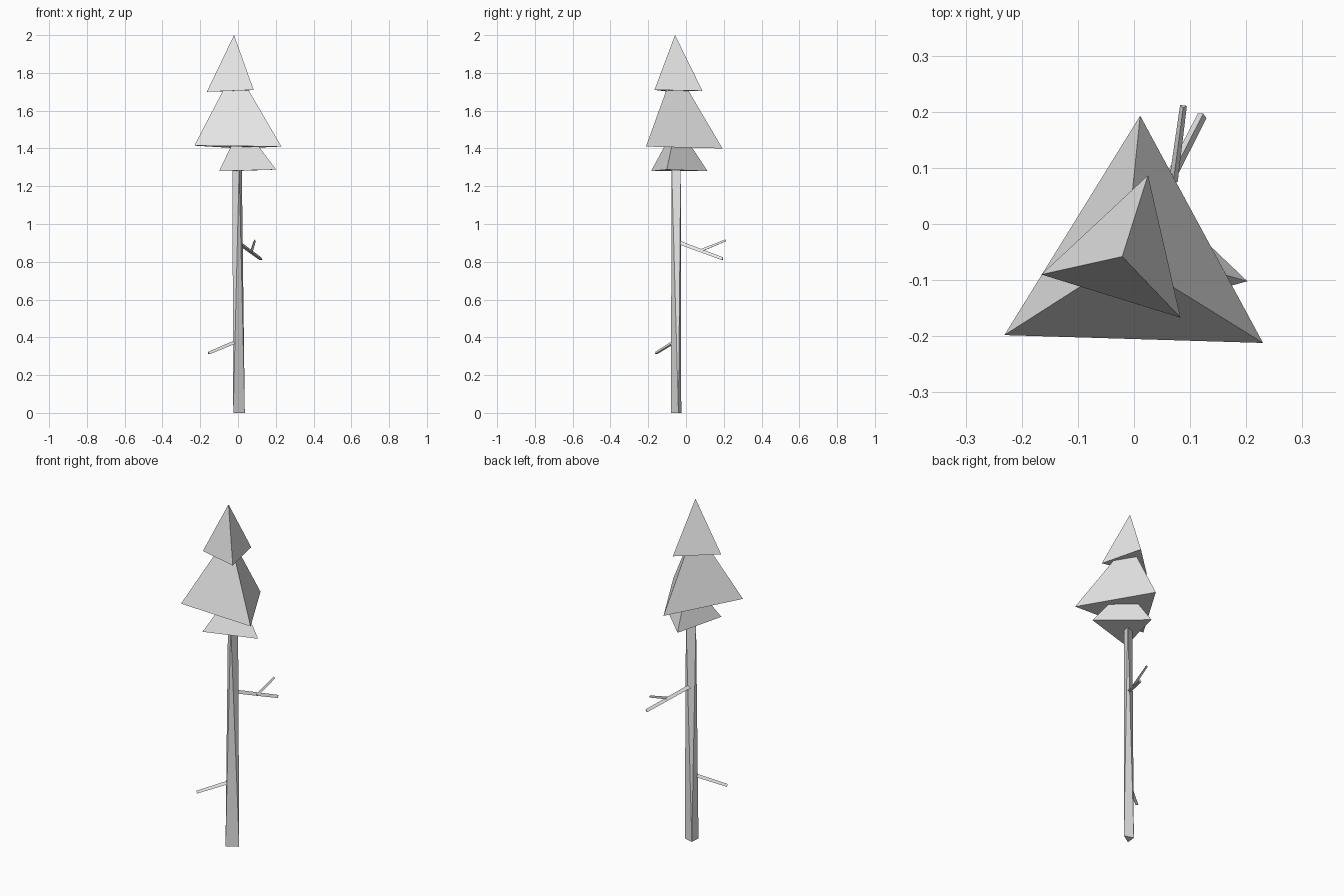
import bpy, math
from mathutils import Vector

if "Cube" in bpy.data.objects:
    bpy.data.objects.remove(bpy.data.objects["Cube"])

mat = bpy.data.materials.new("light_grey")
mat.diffuse_color = (0.8, 0.8, 0.8, 1)
mat.use_nodes = True
mat.node_tree.nodes["Principled BSDF"].inputs["Base Color"].default_value = mat.diffuse_color


def make(name, verts, faces):
    mesh = bpy.data.meshes.new(name)
    mesh.from_pydata([tuple(v) for v in verts], [], faces)
    mesh.materials.append(mat)
    ob = bpy.data.objects.new(name, mesh)
    bpy.context.collection.objects.link(ob)
    return ob


def pyramid(name, base, apex):
    # base runs anticlockwise seen from above
    make(name, base + [apex], [(2, 1, 0), (0, 1, 3), (1, 2, 3), (2, 0, 3)])


def prism(name, low, high):
    # three-sided prism, side quads split into flat triangles
    faces = [(2, 1, 0), (3, 4, 5)]
    for i in range(3):
        j = (i + 1) % 3
        faces += [(i, j, j + 3), (i, j + 3, i + 3)]
    make(name, low + high, faces)


def twig(name, start, end, r0, r1, turn=90):
    # thin three-sided branch between two points
    a, b = Vector(start), Vector(end)
    d = (b - a).normalized()
    side = d.cross(Vector((0, 0, 1))).normalized()
    up = side.cross(d)

    def ring(c, r):
        out = []
        for k in range(3):
            t = math.radians(turn + 120 * k)
            out.append(c + (side * math.cos(t) + up * math.sin(t)) * r)
        return out

    low, high = ring(a, r0), ring(b, r1)
    # reverse the order so that faces point outward along the direction
    prism(name, [low[0], low[2], low[1]], [high[0], high[2], high[1]]) \
        if side.cross(up).dot(d) < 0 else prism(name, low, high)


# foliage tiers
pyramid("foliage_top",
        [(-0.165, -0.09, 1.70), (0.083, -0.167, 1.71), (0.025, 0.087, 1.705)],
        (-0.021, -0.058, 2.0))
pyramid("foliage_middle",
        [(-0.231, -0.198, 1.415), (0.23, -0.212, 1.41), (0.011, 0.193, 1.40)],
        (-0.015, -0.06, 1.83))
pyramid("foliage_bottom",
        [(-0.10, -0.185, 1.28), (0.202, -0.102, 1.288), (-0.025, 0.114, 1.28)],
        (0.02, -0.05, 1.53))

# twisted trunk
prism("trunk",
      [(-0.025, -0.08, 0), (0.036, -0.04, 0), (-0.02, -0.025, 0)],
      [(-0.03, -0.05, 1.3), (0.006, -0.076, 1.3), (0.02, -0.028, 1.3)])

# branches
twig("lower_branch", (0.0, -0.055, 0.38), (-0.155, -0.16, 0.315), 0.011, 0.009)
twig("upper_branch", (0.0, -0.045, 0.903), (0.122, 0.194, 0.814), 0.012, 0.010)
twig("side_twig", (0.07, 0.075, 0.856), (0.088, 0.21, 0.912), 0.009, 0.007)
